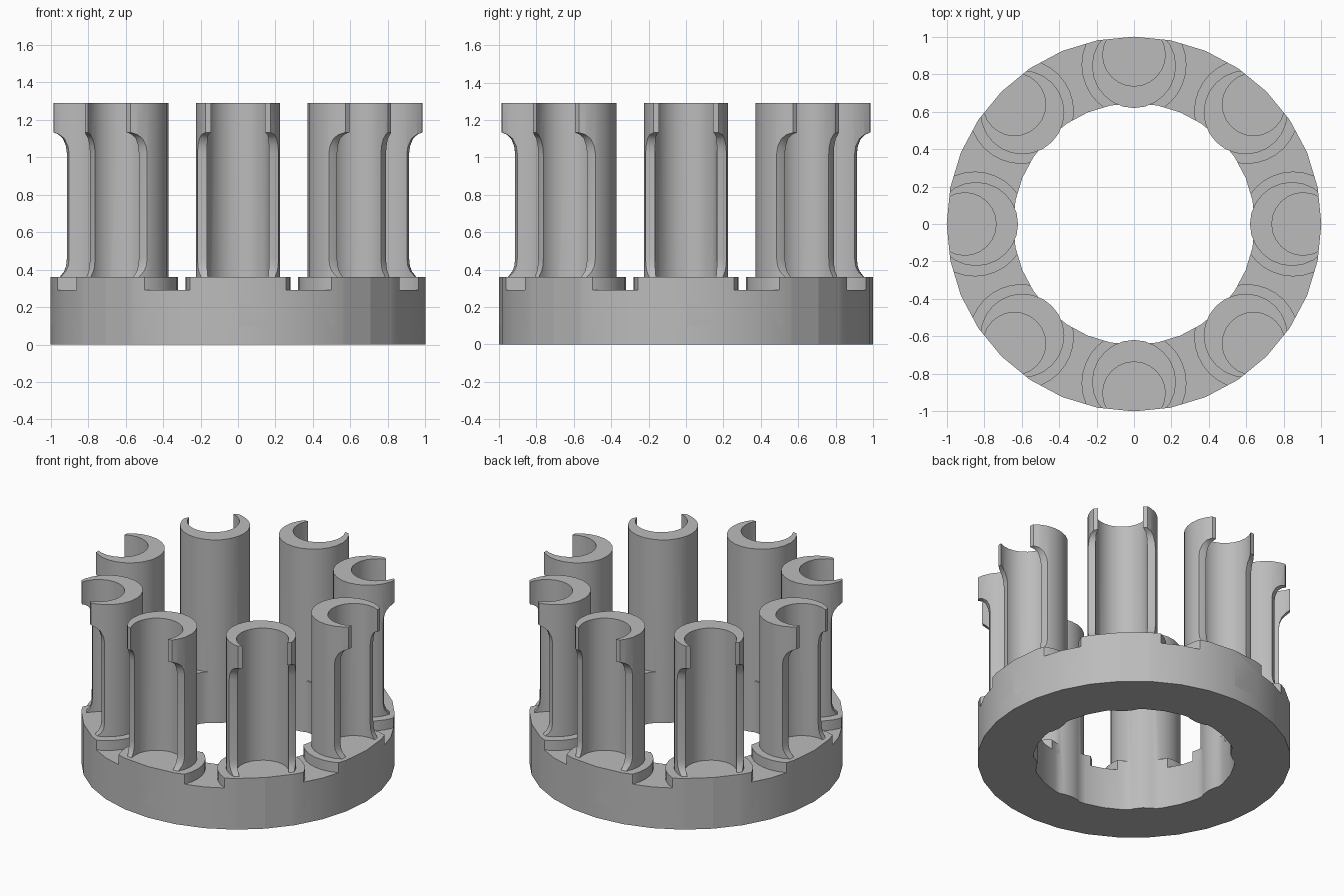
import bpy
import bmesh
import math

if "Cube" in bpy.data.objects:
    bpy.data.objects.remove(bpy.data.objects["Cube"])

POSTS = 8
BASE_TOP, GROOVE, TOP = 0.36, 0.29, 1.29

grey = bpy.data.materials.new("plain grey")
grey.use_nodes = True
colour = (0.5, 0.5, 0.5, 1)
grey.diffuse_color = colour
grey.node_tree.nodes["Principled BSDF"].inputs["Base Color"].default_value = colour


def finish(name, bm):
    bmesh.ops.recalc_face_normals(bm, faces=bm.faces)
    mesh = bpy.data.meshes.new(name)
    bm.to_mesh(mesh)
    bm.free()
    mesh.materials.append(grey)
    obj = bpy.data.objects.new(name, mesh)
    bpy.context.collection.objects.link(obj)
    return obj


def lathe(name, profile, sides=32):
    """Closed (radius, height) loop turned around the z axis."""
    bm = bmesh.new()
    rings = []
    for i in range(sides):
        a = math.tau * i / sides
        rings.append([bm.verts.new((r * math.cos(a), r * math.sin(a), z))
                      for r, z in profile])
    n = len(profile)
    for i in range(sides):
        here, there = rings[i], rings[(i + 1) % sides]
        for j in range(n):
            k = (j + 1) % n
            bm.faces.new((here[j], there[j], there[k], here[k]))
    return finish(name, bm)


def cylinders(name, distance, radius, low, high, sides=24):
    """One upright cylinder at each post position."""
    bm = bmesh.new()
    for p in range(POSTS):
        turn = math.tau * p / POSTS
        loops = []
        for z in (low, high):
            loop = []
            for i in range(sides):
                a = turn + math.tau * i / sides
                loop.append(bm.verts.new((
                    distance * math.cos(turn) + radius * math.cos(a),
                    distance * math.sin(turn) + radius * math.sin(a), z)))
            loops.append(loop)
        bottom, top = loops
        bm.faces.new(bottom[::-1])
        bm.faces.new(top)
        for i in range(sides):
            k = (i + 1) % sides
            bm.faces.new((bottom[i], bottom[k], top[k], top[i]))
    return finish(name, bm)


def combine(target, other, operation):
    mod = target.modifiers.new(operation.lower(), 'BOOLEAN')
    mod.operation, mod.solver, mod.object = operation, 'EXACT', other
    bpy.context.view_layer.objects.active = target
    bpy.ops.object.modifier_apply(modifier=mod.name)
    bpy.data.objects.remove(other)


def annulus(name, inner, outer, low, high):
    return lathe(name, [(inner, low), (outer, low), (outer, high), (inner, high)])


# Base ring with raised round pads separated by grooves
INNER = 0.645
body = annulus("slotted_ring_with_posts", INNER, 1, 0, GROOVE)
pads = cylinders("pads", 0.85, 0.28, 0.1, BASE_TOP, 32)
combine(pads, annulus("pad_limit", INNER, 1, 0.05, 0.5), 'INTERSECT')

# Posts trimmed to the rim, with an open bore in each
posts = cylinders("posts", 0.843, 0.224, 0, TOP)
combine(posts, annulus("rim_limit", 0.3, 1, -0.1, 1.5), 'INTERSECT')
combine(posts, cylinders("bores", 0.903, 0.167, BASE_TOP, 1.5), 'DIFFERENCE')

# Waisted relief around the outside of the posts, rounded at both ends
relief = [(1.2, BASE_TOP), (0.968, BASE_TOP), (0.945, 0.39), (0.934, 0.42),
          (0.93, 0.46), (0.93, 1.02), (0.935, 1.06), (0.951, 1.1),
          (0.975, 1.122), (1.005, 1.135), (1.2, 1.135)]
combine(posts, lathe("relief", relief), 'DIFFERENCE')

# Join into a single solid
combine(body, pads, 'UNION')
combine(body, posts, 'UNION')

bpy.ops.object.select_all(action='DESELECT')
body.select_set(True)
bpy.context.view_layer.objects.active = body
bpy.ops.object.shade_smooth_by_angle(angle=math.radians(30))
